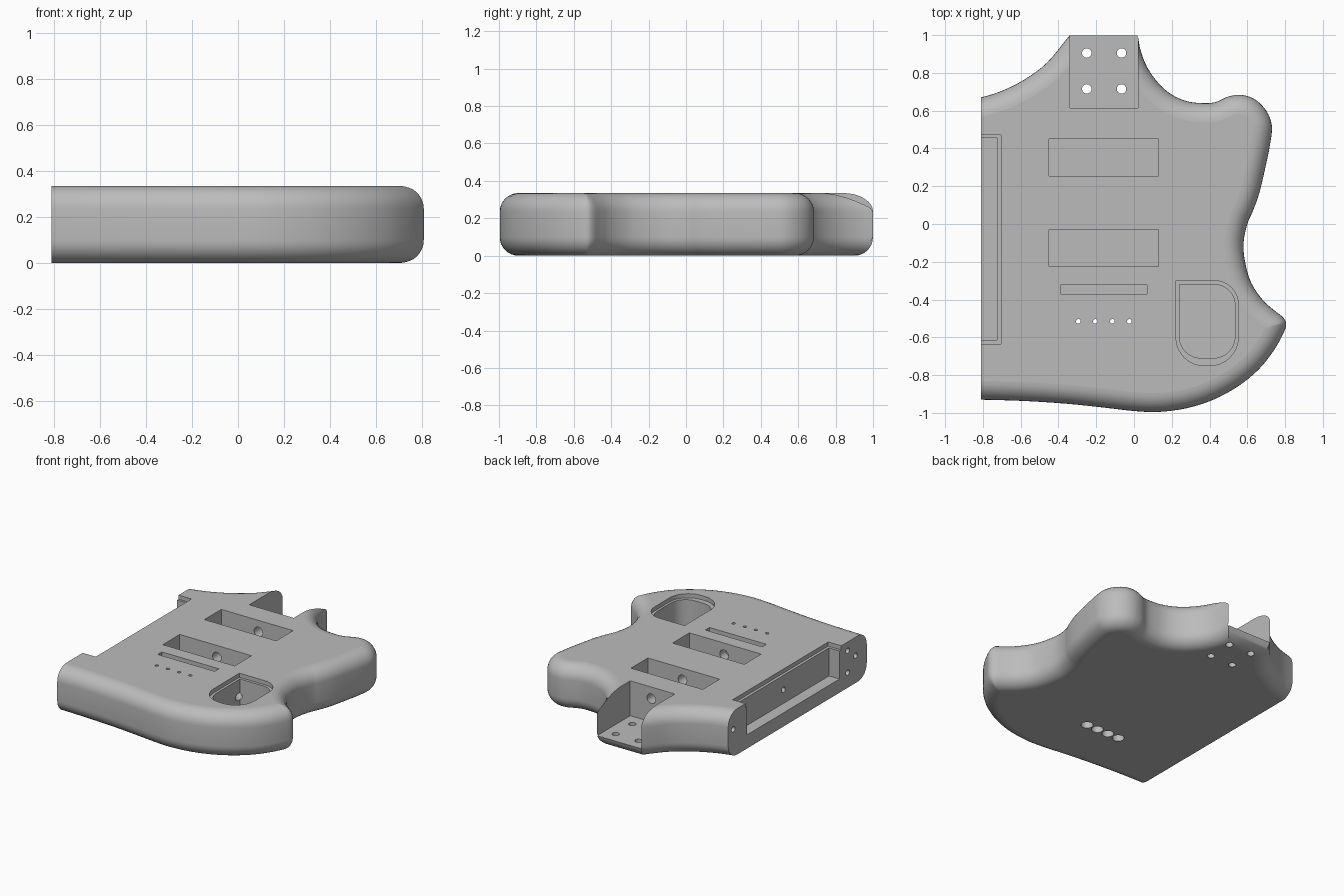
import bpy, bmesh, math
from mathutils import Vector
from mathutils.geometry import intersect_point_line

if "Cube" in bpy.data.objects:
    bpy.data.objects.remove(bpy.data.objects["Cube"])

TOP, FILLET, STEPS = 0.335, 0.1, 8

grey = bpy.data.materials.new("body_grey")
grey.use_nodes = True
grey.diffuse_color = (0.5, 0.5, 0.5, 1)
grey.node_tree.nodes["Principled BSDF"].inputs["Base Color"].default_value = (0.5, 0.5, 0.5, 1)


def make_object(name, bm):
    bmesh.ops.recalc_face_normals(bm, faces=bm.faces)
    mesh = bpy.data.meshes.new(name)
    bm.to_mesh(mesh)
    bm.free()
    mesh.materials.append(grey)
    obj = bpy.data.objects.new(name, mesh)
    bpy.context.collection.objects.link(obj)
    return obj


def spline(points, sub=4):
    """Smooth open curve through the points."""
    pts = [Vector(p) for p in points]
    pts = [2 * pts[0] - pts[1]] + pts + [2 * pts[-1] - pts[-2]]
    out = []
    for a, b, c, d in zip(pts, pts[1:], pts[2:], pts[3:]):
        for i in range(sub):
            t = i / sub
            out.append(0.5 * (2 * b + (c - a) * t + (2 * a - 5 * b + 4 * c - d) * t * t
                              + (3 * b - a - 3 * c + d) * t ** 3))
    return out + [pts[-2]]


# Body outline: shoulder curve, then cutaway, horn, waist, point and lower bout
shoulder = spline([(-1.1, .63), (-.95, .64), (-.81, .67), (-.7, .705), (-.58, .765),
                   (-.46, .855), (-.34, 1)])
cutaway = spline([(.02, 1), (.035, .92), (.07, .83), (.13, .745), (.2, .685), (.28, .65),
                  (.36, .64), (.43, .645), (.5, .675), (.57, .683), (.64, .66), (.7, .6),
                  (.73, .52), (.72, .42), (.7, .32), (.665, .17), (.63, .07), (.6, 0),
                  (.58, -.1), (.588, -.2), (.62, -.31), (.68, -.4), (.74, -.455), (.79, -.495),
                  (.806, -.53), (.79, -.58), (.74, -.67), (.66, -.77), (.55, -.86), (.42, -.93),
                  (.28, -.975), (.13, -.995), (0, -.99), (-.15, -.973), (-.35, -.952),
                  (-.58, -.937), (-.81, -.93), (-1.1, -.925)])
outline = shoulder + cutaway
count = len(outline)


def clearance(p):
    best = 9
    for i in range(count):
        a, b = outline[i - 1], outline[i]
        q, t = intersect_point_line(p, a, b)
        q = a.lerp(b, min(1, max(0, t)))
        best = min(best, (p - Vector((q.x, q.y))).length)
    return best


def inset(d):
    """Move the outline inward and close up the parts that cross over."""
    moved = []
    for i, p in enumerate(outline):
        u = (p - outline[i - 1]).normalized()
        v = (outline[(i + 1) % count] - p).normalized()
        n = Vector((u.y + v.y, -u.x - v.x)).normalized()
        moved.append(p + n * d / max(0.4, n.dot(Vector((u.y, -u.x)))))
    good = [clearance(p) > d * 0.97 for p in moved]
    result = []
    for i, p in enumerate(moved):
        if not good[i]:
            lo = hi = i
            while not good[lo % count]:
                lo -= 1
            while not good[hi % count]:
                hi += 1
            p = (moved[lo % count] + moved[hi % count]) / 2
        result.append(p)
    return result


# Rounded slab: stacked outline loops
bm = bmesh.new()
angles = [k * math.pi / 2 / STEPS for k in range(STEPS + 1)]
rings = [(inset(FILLET * (1 - math.cos(a))) if a else outline, FILLET * (1 - math.sin(a)))
         for a in angles]
layers = [(r, z) for r, z in reversed(rings)] + [(r, TOP - z) for r, z in rings]
loops = [[bm.verts.new((p.x, p.y, z)) for p in r] for r, z in layers]
for low, high in zip(loops, loops[1:]):
    for i in range(count):
        bm.faces.new((low[i - 1], low[i], high[i], high[i - 1]))
bm.faces.new(loops[0])
bm.faces.new(loops[-1])
bmesh.ops.remove_doubles(bm, verts=bm.verts, dist=0.0005)
bmesh.ops.dissolve_degenerate(bm, edges=bm.edges, dist=0.0003)
body = make_object("guitar_body", bm)

cutters = []


def prism(name, pts, z0, z1=0.5):
    bm = bmesh.new()
    face = bm.faces.new([bm.verts.new((x, y, z0)) for x, y in pts])
    side = bmesh.ops.extrude_face_region(bm, geom=[face])["geom"]
    bmesh.ops.translate(bm, vec=(0, 0, z1 - z0),
                        verts=[g for g in side if isinstance(g, bmesh.types.BMVert)])
    cutters.append(make_object(name, bm))


def box(name, x0, x1, y0, y1, z0, z1=0.5):
    prism(name, [(x0, y0), (x1, y0), (x1, y1), (x0, y1)], z0, z1)


def drill(name, start, end, r, r2=None):
    a, b = Vector(start), Vector(end)
    bm = bmesh.new()
    bmesh.ops.create_cone(bm, cap_ends=True, segments=24, radius1=r, radius2=r2 or r,
                          depth=(b - a).length)
    obj = make_object(name, bm)
    turn = (b - a).to_track_quat("Z", "Y").to_matrix().to_4x4()
    turn.translation = (a + b) / 2
    obj.data.transform(turn)
    cutters.append(obj)


def control_shape(x0, x1, y0, y1, r_top, r_low):
    pts = [(x0, y1)]
    for cx, cy, r, start in ((x0 + r_low, y0 + r_low, r_low, 180),
                             (x1 - r_low, y0 + r_low, r_low, 270),
                             (x1 - r_top, y1 - r_top, r_top, 0)):
        for k in range(9):
            a = math.radians(start + k * 11.25)
            pts.append((cx + r * math.cos(a), cy + r * math.sin(a)))
    return pts


# Flat left side, neck pocket and rectangular cavities
box("side_cut", -1.5, -.81, -1.5, 1.5, -.5)
box("neck_pocket", -.34, .02, .615, 1.2, .08)
box("neck_pickup_cavity", -.45, .13, .255, .45, .13)
box("bridge_pickup_cavity", -.45, .13, -.225, -.03, .13)
box("bridge_slot", -.39, .07, -.37, -.322, .25)
box("side_cover_recess", -1, -.705, -.635, .47, .305)
box("side_cavity", -1, -.725, -.615, .455, .1)

# Control cavity with cover ledge
prism("control_cover_recess", control_shape(.222, .552, -.75, -.3, .125, .15), .305)
prism("control_cavity", control_shape(.24, .535, -.71, -.32, .11, .115), .07)

# Neck bolt holes
for x in (-.25, -.066):
    for y in (.715, .905):
        drill("neck_bolt_hole", (x, y, -.1), (x, y, .2), .025)

# String holes with wider sockets underneath
for k in range(4):
    x = -.295 + k * .09
    drill("string_hole", (x, -.515, -.1), (x, -.515, .5), .012)
    drill("string_socket", (x, -.515, -.1), (x, -.515, .05), .04)

# Wiring channels and side screw holes
drill("pickup_channel", (-.15, .7, .25), (-.15, -.29, .25), .035)
drill("side_channel", (-.8, -.09, .2), (-.4, -.09, .2), .02)
drill("control_channel", (.05, -.13, .18), (.3, -.4, .18), .025)
for y, z in ((.61, .2), (-.71, .27), (-.8, .2), (-.71, .11)):
    drill("side_screw_hole", (-1, y, z), (-.68, y, z), .02)

# Carve everything out of the body
bpy.context.view_layer.objects.active = body
for cutter in cutters:
    cutter.hide_render = True
    mod = body.modifiers.new(cutter.name, "BOOLEAN")
    mod.operation, mod.solver, mod.object = "DIFFERENCE", "EXACT", cutter
    bpy.ops.object.modifier_apply(modifier=mod.name)
    bpy.data.objects.remove(cutter)

# Smooth the rounded rim, keep planar faces flat
bpy.ops.object.select_all(action="DESELECT")
body.select_set(True)
bpy.ops.object.shade_smooth_by_angle(angle=math.radians(35))
for poly in body.data.polygons:
    if max(abs(c) for c in poly.normal) > 0.9999 and len(poly.vertices) > 4:
        poly.use_smooth = False
